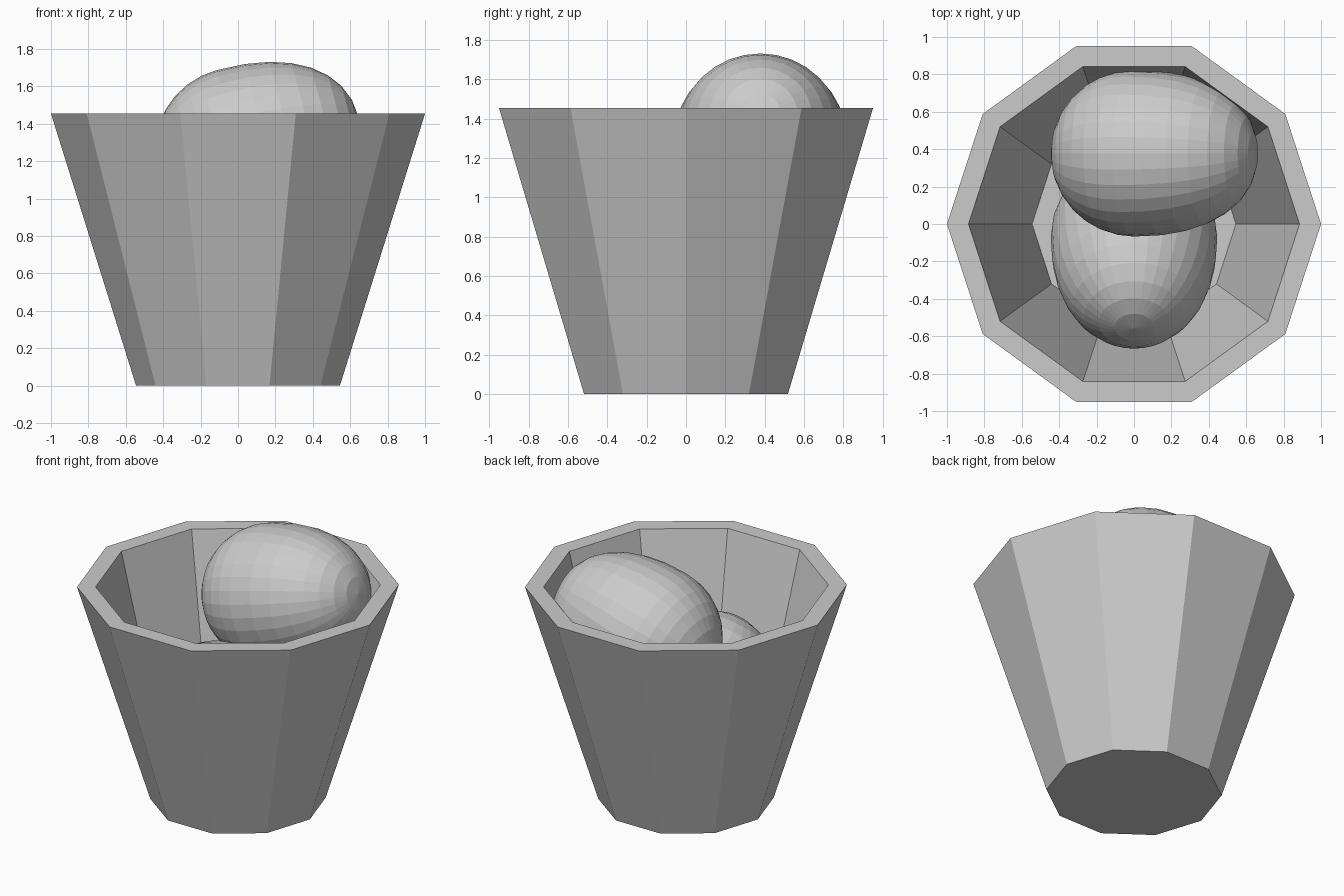
import bpy, bmesh, math
from mathutils import Vector

if "Cube" in bpy.data.objects:
    bpy.data.objects.remove(bpy.data.objects["Cube"])

SIDES = 10


def finish(bm, name):
    bmesh.ops.recalc_face_normals(bm, faces=bm.faces)
    me = bpy.data.meshes.new(name)
    bm.to_mesh(me)
    bm.free()
    ob = bpy.data.objects.new(name, me)
    bpy.context.collection.objects.link(ob)
    return ob


def lathe(name, profile, n):
    """Revolve (radius, z) points about z; zero-radius ends become poles, others are capped."""
    bm = bmesh.new()
    rings = []
    for r, z in profile:
        if r < 1e-5:
            rings.append([bm.verts.new((0, 0, z))] * n)
        else:
            rings.append([bm.verts.new((r * math.cos(2 * math.pi * i / n),
                                        r * math.sin(2 * math.pi * i / n), z)) for i in range(n)])
    for a, b in zip(rings, rings[1:]):
        for i in range(n):
            j = (i + 1) % n
            quad = list(dict.fromkeys((a[i], a[j], b[j], b[i])))
            bm.faces.new(quad)
    for ring in (rings[0], rings[-1]):
        if len(set(ring)) > 1:
            bm.faces.new(ring)
    return finish(bm, name)


# Ten-sided tapered bucket: outer wall, flat rim, inner wall, floor
lathe("bucket", [(0.545, 0), (1.0, 1.455), (0.885, 1.455), (0.545, 0.11)], SIDES)


# Egg: round blunt end, longer and fuller narrow end, pointing along its axis
def egg(name, centre, axis, radius=0.445, length=0.67, power=2.25):
    profile = []
    for k in range(-8, 9):
        s, c = math.sin(k * math.pi / 16), math.cos(k * math.pi / 16)
        if k < 0:
            profile.append((radius * c, radius * s))
        else:
            profile.append((radius * max(c, 0) ** (2 / power), length * s ** (2 / power)))
    ob = lathe(name, [(0 if r < 1e-4 else r, z) for r, z in profile], 32)
    ob.rotation_euler = Vector(axis).to_track_quat('Z', 'Y').to_euler()
    ob.location = centre


t1, t2 = math.radians(15), math.radians(43)
egg("upper_egg", (0, 0.378, 1.257), (math.cos(t1), 0, math.sin(t1)))
egg("lower_egg", (0, -0.07, 0.56), (0, -math.cos(t2), math.sin(t2)))
